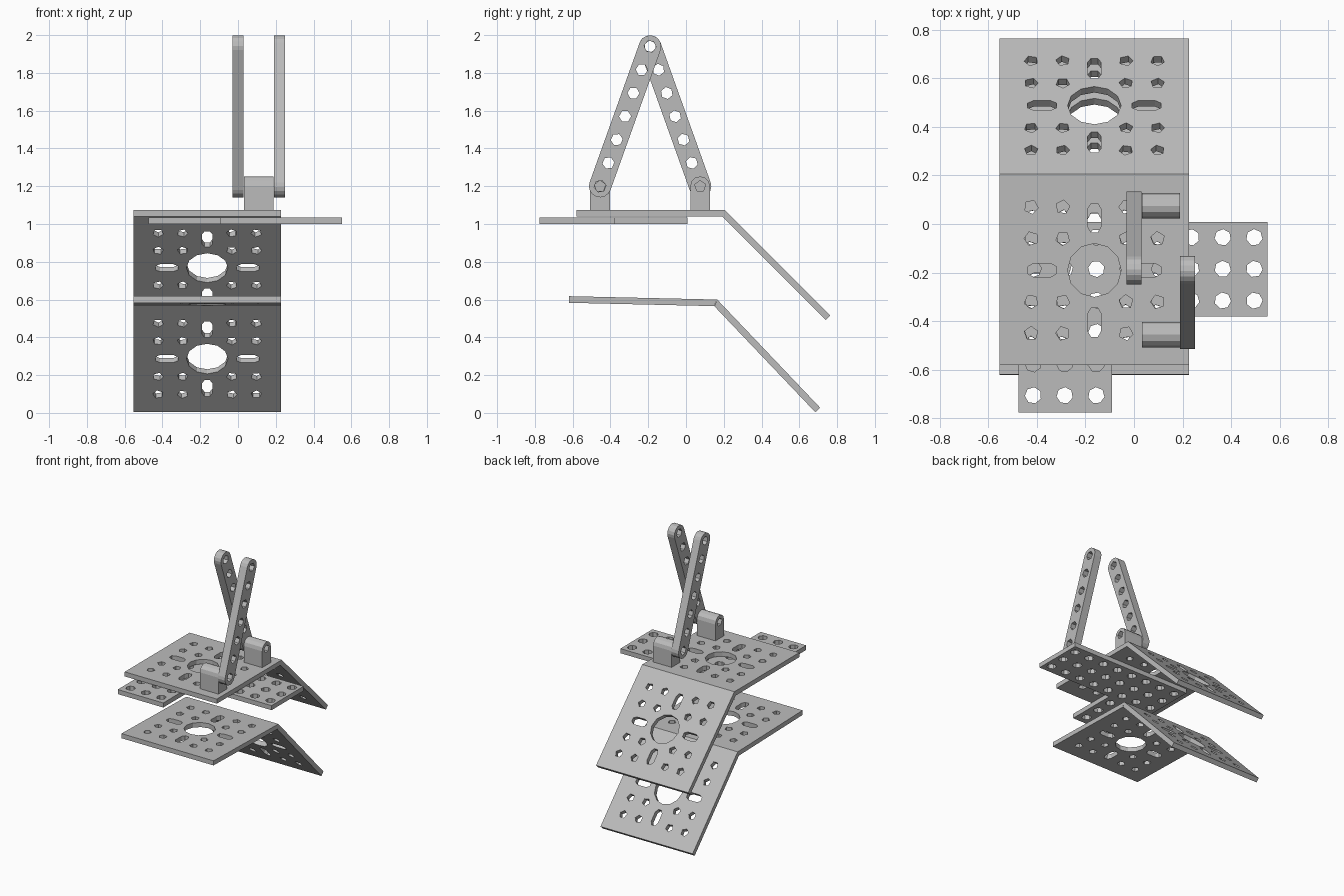
import bpy, bmesh
from math import sin, cos, tan, pi, radians
from mathutils import Matrix, Vector

if "Cube" in bpy.data.objects:
    bpy.data.objects.remove(bpy.data.objects["Cube"])

GREY = bpy.data.materials.new("plain_grey")
GREY.use_nodes = True
GREY.diffuse_color = (0.5, 0.5, 0.5, 1)
GREY.node_tree.nodes["Principled BSDF"].inputs["Base Color"].default_value = (0.5, 0.5, 0.5, 1)

PITCH = 0.13   # hole spacing
T = 0.035      # plate thickness


# --- 2D outlines ---
def ngon(x, y, r, n, turn=0.0):
    return [(x + r * cos(turn + 2 * pi * i / n), y + r * sin(turn + 2 * pi * i / n)) for i in range(n)]


def rect(x0, y0, x1, y1):
    return [(x0, y0), (x1, y0), (x1, y1), (x0, y1)]


def stadium(a, b, r, n=6):
    """Round-ended bar between points a and b."""
    a, b = Vector(a), Vector(b)
    d = (b - a).normalized()
    side = Vector((-d.y, d.x))
    pts = []
    for c, s in ((b, 1), (a, -1)):
        for i in range(n + 1):
            t = -pi / 2 + pi * i / n
            p = c + s * r * (d * cos(t) + side * sin(t))
            pts.append((p.x, p.y))
    return pts


# --- flat slab with holes, spanning z = 0 to depth ---
def slab(loops, depth):
    cu = bpy.data.curves.new("outline", 'CURVE')
    cu.dimensions = '2D'
    cu.fill_mode = 'BOTH'
    cu.extrude = depth / 2
    for loop in loops:
        sp = cu.splines.new('POLY')
        sp.points.add(len(loop) - 1)
        for p, (x, y) in zip(sp.points, loop):
            p.co = (x, y, 0, 1)
        sp.use_cyclic_u = True
    tmp = bpy.data.objects.new("outline", cu)
    bpy.context.collection.objects.link(tmp)
    dg = bpy.context.evaluated_depsgraph_get()
    me = bpy.data.meshes.new_from_object(tmp.evaluated_get(dg))
    bm = bmesh.new()
    bm.from_mesh(me)
    bpy.data.objects.remove(tmp)
    bpy.data.curves.remove(cu)
    bpy.data.meshes.remove(me)
    bmesh.ops.translate(bm, verts=bm.verts, vec=(0, 0, depth / 2))
    bmesh.ops.remove_doubles(bm, verts=bm.verts, dist=1e-4)
    return bm


def finish(name, bm):
    bmesh.ops.recalc_face_normals(bm, faces=bm.faces)
    for f in bm.faces:
        f.smooth = False
        f.material_index = 0
    me = bpy.data.meshes.new(name)
    bm.to_mesh(me)
    bm.free()
    me.materials.clear()
    me.materials.append(GREY)
    ob = bpy.data.objects.new(name, me)
    bpy.context.collection.objects.link(ob)
    return ob


def frame(origin, x_axis, z_axis):
    x, z = Vector(x_axis).normalized(), Vector(z_axis).normalized()
    y = z.cross(x)
    m = Matrix((x, y, z)).transposed().to_4x4()
    m.translation = origin
    return m


# --- bent plates: two square perforated panels sharing a mitred edge ---
def panel_loops(length, mid):
    loops = [rect(-0.39, 0, 0.39, length), ngon(0, mid, 0.11, 12)]
    for i in range(-2, 3):
        for j in range(-2, 3):
            if i and j:
                loops.append(ngon(i * PITCH, mid + j * PITCH, 0.029, 5, i + 2 * j))
    for s in (-1, 1):
        loops.append(stadium((s * 0.18, mid), (s * 0.25, mid), 0.028, 3))
        loops.append(stadium((0, mid + s * 0.18), (0, mid + s * 0.25), 0.028, 3))
    return loops


def bent_plate(name, x, y, z, tilt, slope):
    whole = bmesh.new()
    miter = T * tan((slope + tilt) / 2)
    up_flat = Vector((0, sin(tilt), cos(tilt)))
    up_slope = Vector((0, sin(slope), cos(slope)))
    for side, up, length, mid in ((-1, up_flat, 0.785, 0.395), (1, up_slope, 0.79, 0.4)):
        bm = slab(panel_loops(length, mid), T)
        for v in bm.verts:
            if v.co.y < 1e-3 and v.co.z < T / 2:
                v.co.y += miter
        inner = [f for f in bm.faces if all(v.co.y < T for v in f.verts)]
        bmesh.ops.delete(bm, geom=inner, context='FACES')
        edge = Vector((x, y, z)) - up * T
        bm.transform(frame(edge, (side, 0, 0), up))
        me = bpy.data.meshes.new("panel")
        bm.to_mesh(me)
        bm.free()
        whole.from_mesh(me)
        bpy.data.meshes.remove(me)
    bmesh.ops.remove_doubles(whole, verts=whole.verts, dist=5e-4)
    finish(name, whole)


bent_plate("upper_bent_plate", -0.163, 0.205, 1.075, 0, radians(45))
bent_plate("lower_bent_plate", -0.163, 0.165, 0.6, radians(1.3), radians(46.4))

# --- L-shaped perforated base plate ---
x0, y0, x1, y1 = -0.475, -0.775, 0.55, 0.008
loops = [[(x0, y0), (-0.09, y0), (-0.09, -0.38), (x1, -0.38), (x1, y1), (x0, y1)]]
for i in range(8):
    for j in range(6):
        if i < 3 or j < 3:
            loops.append(ngon(-0.415 + i * PITCH, -0.055 - j * PITCH, 0.034, 7, i + j))
bm = slab(loops, T)
bm.transform(Matrix.Translation((0, 0, 1.0)))
finish("base_plate", bm)

# --- leaning arms, pivot blocks and pins ---
TOP = Vector((0, -0.19, 1.94))
for label, y, arm_x in (("front", -0.455, 0.19), ("back", 0.075, -0.03)):
    foot = Vector((0, y, 1.2))
    run = TOP - foot
    length = run.length
    loops = [stadium((0, 0), (length, 0), 0.059, 8)]
    loops += [ngon(length * k / 6, 0, 0.032, 6, k) for k in range(7)]
    bm = slab(loops, 0.06)
    bm.transform(frame(foot + Vector((arm_x, 0, 0)), run, (1, 0, 0)))
    finish(label + "_arm", bm)

    # upright block with a rounded top and a blind pivot hole
    arch = [(0.052 * sin(pi * k / 6), 0.052 * cos(pi * k / 6)) for k in range(7)]
    loops = [[(-0.126, 0.052)] + arch + [(-0.126, -0.052)], ngon(0, 0, 0.03, 5)]
    bm = slab(loops, 0.156)
    bm.transform(frame(foot + Vector((0.033, 0, 0)), (0, 0, 1), (1, 0, 0)))
    finish(label + "_pivot_block", bm)
    bm = slab([ngon(0, 0, 0.03, 5)], 0.06)
    bm.transform(frame(foot + Vector((0.081, 0, 0)), (0, 0, 1), (1, 0, 0)))
    finish(label + "_pivot_pin", bm)
